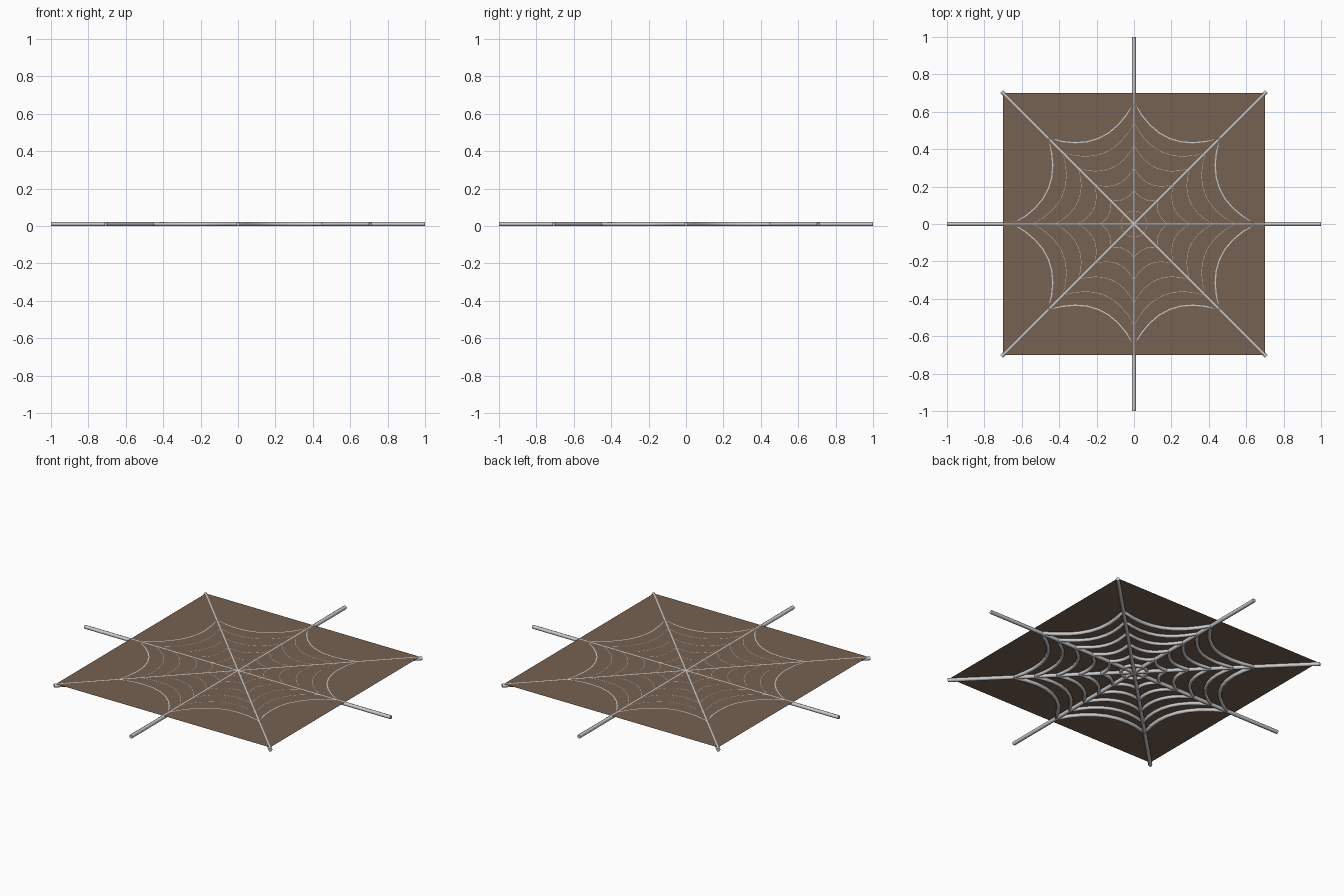
import bpy, math
from mathutils import Vector

if "Cube" in bpy.data.objects:
    bpy.data.objects.remove(bpy.data.objects["Cube"])

ZC = 0.011  # height of the strand centre lines


def polar(r, a):
    return Vector((r * math.cos(a), r * math.sin(a), ZC))


def tube(name, points, radius, cyclic=False):
    """Round strand along a list of points, converted to a mesh."""
    cu = bpy.data.curves.new(name, 'CURVE')
    cu.dimensions = '3D'
    cu.bevel_depth = radius
    cu.bevel_resolution = 2
    cu.use_fill_caps = True
    sp = cu.splines.new('POLY')
    sp.points.add(len(points) - 1)
    for p, co in zip(sp.points, points):
        p.co = (*co, 1)
    sp.use_cyclic_u = cyclic
    ob = bpy.data.objects.new(name, cu)
    bpy.context.collection.objects.link(ob)
    bpy.ops.object.select_all(action='DESELECT')
    ob.select_set(True)
    bpy.context.view_layer.objects.active = ob
    bpy.ops.object.convert(target='MESH')
    bpy.ops.object.shade_smooth_by_angle(angle=math.radians(50))
    return ob


# Radial strands: four crossing the full width
for i in range(4):
    a = i * math.pi / 4
    tube(f"radial_strand_{i + 1}", [polar(-1, a), polar(1, a)], 0.011)

# Sagging ring strands: (radius at spokes, radius mid-span, thickness)
rings = [(0.65, 0.495, 0.0107), (0.54, 0.412, 0.0098), (0.42, 0.322, 0.0098),
         (0.30, 0.23, 0.0098), (0.18, 0.143, 0.0098), (0.07, 0.07, 0.0098)]
STEPS = 8
for n, (r, mid, thick) in enumerate(rings):
    pts = []
    for k in range(8):
        a0, a1 = k * math.pi / 4, (k + 1) * math.pi / 4
        p0, p1 = polar(r, a0), polar(r, a1)
        m = polar(mid, (a0 + a1) / 2)
        ctrl = 2 * m - (p0 + p1) / 2  # quadratic control point
        for s in range(STEPS):
            t = s / STEPS
            pts.append((1 - t)**2 * p0 + 2 * t * (1 - t) * ctrl + t * t * p1)
    tube(f"ring_strand_{n + 1}", pts, thick, cyclic=True)

# Flat brown sheet lying near the top of the strands
bpy.ops.mesh.primitive_plane_add(size=1.4, location=(0, 0, 0.0204))
sheet = bpy.context.object
sheet.name = "backing_sheet"
mat = bpy.data.materials.new("brown")
mat.diffuse_color = (0.18, 0.12, 0.085, 1)
mat.use_nodes = True
mat.node_tree.nodes["Principled BSDF"].inputs["Base Color"].default_value = mat.diffuse_color
sheet.data.materials.append(mat)
